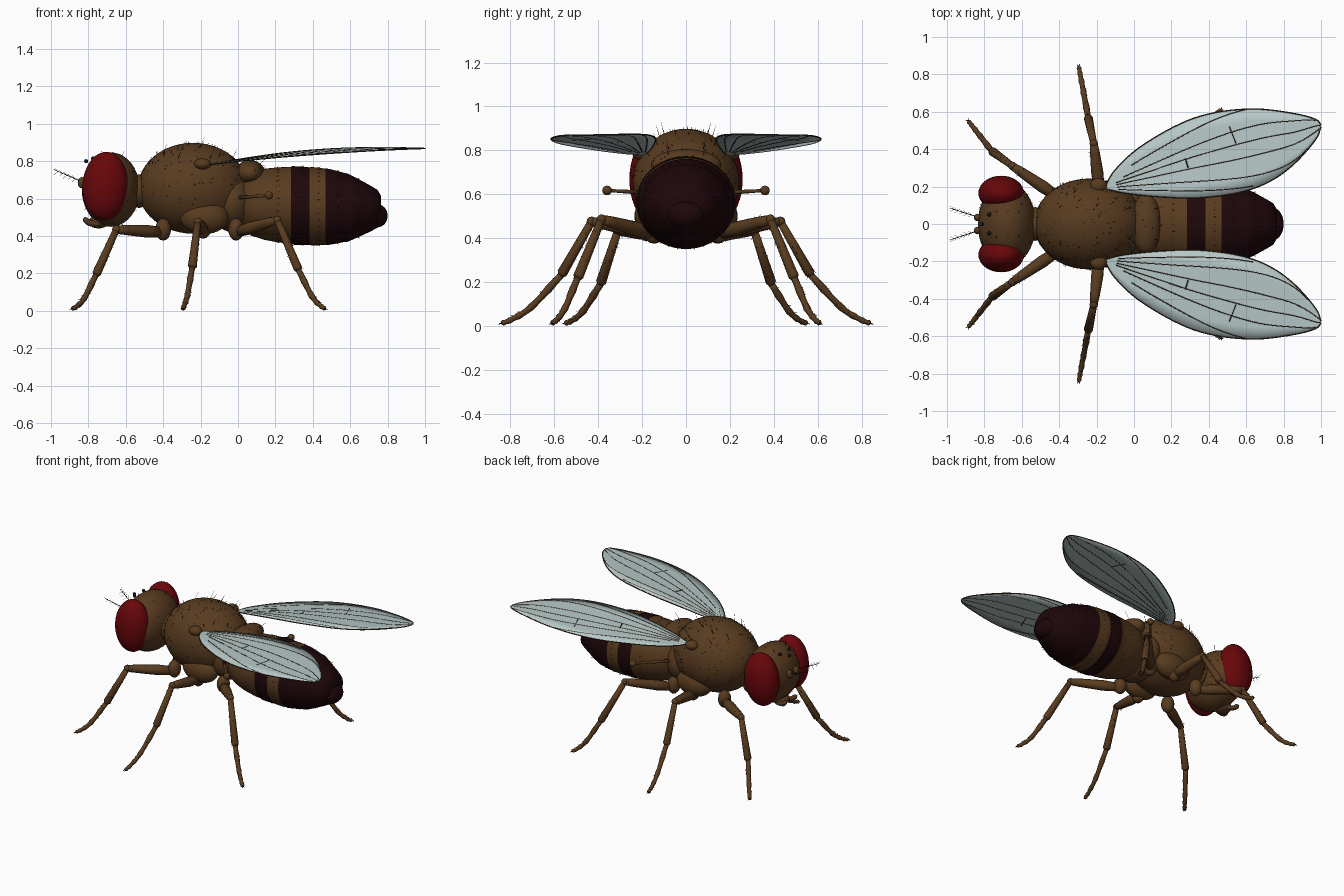
import bpy, bmesh, math, random
from mathutils import Vector, Matrix

if "Cube" in bpy.data.objects:
    bpy.data.objects.remove(bpy.data.objects["Cube"])

random.seed(4)


def material(name, rgb):
    m = bpy.data.materials.new(name)
    m.diffuse_color = (*rgb, 1)
    m.use_nodes = True
    m.node_tree.nodes["Principled BSDF"].inputs["Base Color"].default_value = m.diffuse_color
    return m


BROWN = material("body brown", (0.098, 0.044, 0.014))
DARK = material("dark maroon", (0.013, 0.002, 0.003))
RED = material("eye red", (0.14, 0.002, 0.003))
WING = material("wing grey", (0.47, 0.57, 0.57))
VEIN = material("vein brown", (0.05, 0.028, 0.014))
BLACK = material("bristle black", (0.01, 0.007, 0.007))


def finish(bm, name, *mats):
    bmesh.ops.recalc_face_normals(bm, faces=bm.faces)
    me = bpy.data.meshes.new(name)
    bm.to_mesh(me)
    bm.free()
    for m in mats:
        me.materials.append(m)
    me.polygons.foreach_set("use_smooth", [True] * len(me.polygons))
    ob = bpy.data.objects.new(name, me)
    bpy.context.collection.objects.link(ob)
    return ob


def add_ball(bm, c, r, seg=32, tilt=0):
    mat = Matrix.Translation(c) @ Matrix.Rotation(tilt, 4, 'Y') @ Matrix.Diagonal((*r, 1))
    bmesh.ops.create_uvsphere(bm, u_segments=seg, v_segments=seg // 2, radius=1, matrix=mat)


def ball(name, c, r, mat, seg=32, tilt=0):
    bm = bmesh.new()
    add_ball(bm, c, r, seg, tilt)
    return finish(bm, name, mat)


def add_tube(bm, pts, radii, sides=10):
    pts = [Vector(p) for p in pts]
    n = len(pts)
    rings, prev, side = [], None, None
    for i, p in enumerate(pts):
        t = (pts[min(i + 1, n - 1)] - pts[max(i - 1, 0)]).normalized()
        side = t.orthogonal().normalized() if prev is None else prev.rotation_difference(t) @ side
        prev, up = t, t.cross(side)
        rings.append([bm.verts.new(p + radii[i] * (math.cos(a) * side + math.sin(a) * up))
                      for a in (2 * math.pi * k / sides for k in range(sides))])
    for a, b in zip(rings, rings[1:]):
        for k in range(sides):
            j = (k + 1) % sides
            bm.faces.new((a[k], a[j], b[j], b[k]))
    bm.faces.new(rings[0])
    bm.faces.new(rings[-1])


def curve(pts, steps):
    """Smooth curve through the points."""
    p = [Vector(q) for q in pts]
    p = [2 * p[0] - p[1]] + p + [2 * p[-1] - p[-2]]
    out = []
    for i in range(1, len(p) - 2):
        a, b, c, d = p[i - 1:i + 3]
        for s in range(steps):
            t = s / steps
            out.append(0.5 * (2 * b + (c - a) * t + (2 * a - 5 * b + 4 * c - d) * t * t
                              + (3 * b - a - 3 * c + d) * t ** 3))
    return out + [p[-2]]


def bristle(bm, p, d, length, r=0.0018):
    p, d = Vector(p), Vector(d).normalized()
    add_tube(bm, [p - d * 0.004, p + d * length], [r, r * 0.25], 3)


def hairs(bm, c, r, count, length, zmin=-0.5):
    """Short bristles scattered over an ellipsoid, leaning backwards."""
    while count:
        u = Vector([random.gauss(0, 1) for _ in range(3)]).normalized()
        if u.z < zmin:
            continue
        p = Vector(c) + Vector([a * b for a, b in zip(u, r)])
        bristle(bm, p, u + Vector((0.6, 0, 0.1)), length * random.uniform(0.6, 1.2))
        count -= 1


# Thorax and head
TH, THR = (-0.24, 0, 0.655), (0.295, 0.243, 0.243)
HD, HDR = (-0.68, 0, 0.648), (0.155, 0.225, 0.199)
ball("thorax", TH, THR, BROWN, 48)
ball("scutellum", (0.065, 0, 0.735), (0.08, 0.16, 0.07), BROWN)
ball("rear_thorax", (-0.03, 0, 0.58), (0.12, 0.19, 0.16), BROWN)
ball("head", HD, HDR, BROWN, 40)
ball("neck", (-0.53, 0, 0.64), (0.06, 0.09, 0.09), BROWN)

# Abdomen: lathe along x with dark bands
prof = [(-0.01, .08), (0.02, .14), (.07, .17), (.14, .19), (.21, .2), (.283, .206), (.29, .21), (.34, .21),
        (.382, .207), (.39, .209), (.43, .208), (.468, .203), (.476, .205), (.53, .194), (.575, .183),
        (.583, .184), (.64, .157), (.70, .127), (.745, .102), (.765, .07)]
bm = bmesh.new()
rings = []
for x, r in prof:
    zc = 0.575 - 0.04 * max(x, 0)
    rings.append([bm.verts.new((x, 1.08 * r * math.cos(a), zc + r * math.sin(a)))
                  for a in (2 * math.pi * k / 48 for k in range(48))])
for a, b in zip(rings, rings[1:]):
    for k in range(48):
        bm.faces.new((a[k], a[(k + 1) % 48], b[(k + 1) % 48], b[k]))
bm.faces.new(rings[0])
bm.faces.new(rings[-1])
for f in bm.faces:
    x = f.calc_center_median().x
    f.material_index = int(0.284 < x < 0.386 or x > 0.47)
finish(bm, "abdomen", BROWN, DARK)
ball("abdomen_tip", (0.745, 0, 0.508), (0.055, 0.085, 0.062), DARK)

# Rings of small pale bristles on the abdomen
bm = bmesh.new()
for x, r in prof[4:-2:3]:
    for k in range(36):
        a = 2 * math.pi * k / 36
        bristle(bm, (x, 1.08 * r * math.cos(a), 0.575 - 0.04 * x + r * math.sin(a)),
                (1, 0.4 * math.cos(a), 0.4 * math.sin(a)), 0.012)
finish(bm, "abdomen_bristles", BROWN)

# Head details in the middle
ball("proboscis", (-0.745, 0, 0.475), (0.055, 0.06, 0.035), BROWN, 20)
bm = bmesh.new()
for c in [(-0.812, 0, 0.80), (-0.775, 0.05, 0.815), (-0.775, -0.05, 0.815)]:
    add_ball(bm, c, (0.011,) * 3, 12)
finish(bm, "ocelli", BLACK)

# Bristles on the body
bm = bmesh.new()
hairs(bm, TH, THR, 200, 0.013, -0.4)
hairs(bm, HD, HDR, 40, 0.013, -0.6)
hairs(bm, (0.065, 0, 0.735), (0.08, 0.16, 0.07), 15, 0.014, 0)
for s in (1, -1):
    for x, y in [(-.4, .09), (-.3, .12), (-.2, .1), (-.1, .13), (-.15, .17), (-.03, .08), (-.32, .17)]:
        z = TH[2] + THR[2] * math.sqrt(1 - ((x - TH[0]) / THR[0]) ** 2 - (y / THR[1]) ** 2)
        bristle(bm, (x, s * y, z), (0.3, s * y * 2, 0.8), 0.06)
    for x in (-0.74, -0.68, -0.62):
        bristle(bm, (x, s * 0.06, 0.82), (0.2, s * 0.3, 0.7), 0.04)
    bristle(bm, (0.11, s * 0.08, 0.78), (0.7, s * 0.2, 0.6), 0.06)
finish(bm, "body_bristles", BLACK)

# Hip, knee, ankle, foot of each leg (y for the left side)
LEGS = {
    "front": ((-0.40, .14, .42), (-.65, .31, .435), (-.76, .39, .19), (-.885, .55, .012)),
    "middle": ((-0.185, .18, .43), (-.215, .43, .475), (-.245, .57, .23), (-.295, .84, .012)),
    "hind": ((-0.01, .15, .42), (.21, .385, .485), (.325, .495, .215), (.465, .61, .012)),
}
# Wing edges and height along x
OUTER = [(-.155, .2), (-.10, .29), (.03, .41), (.245, .535), (.43, .595), (.65, .615), (.86, .59), (.97, .56), (1, .53)]
INNER = [(-.155, .19), (-.05, .165), (.14, .145), (.35, .14), (.57, .17), (.73, .23), (.86, .325), (.97, .45), (1, .52)]
outer = curve([(*p, 0) for p in OUTER], 5)
inner = curve([(*p, 0) for p in INNER], 5)


def wing_height(x, v):
    t = min(max((x + 0.155) / 1.155, 0), 1)
    return 0.868 - 0.088 * (1 - t) ** 2.2 + 0.024 * (v - 0.5) * math.sin(math.pi * t)


def wing_point(i, v, s):
    p = outer[i].lerp(inner[i], v)
    return (p.x, s * p.y, wing_height(p.x, v))


for s, side in ((1, "left"), (-1, "right")):
    ball(side + "_eye", (-0.71, s * 0.165, 0.667), (0.122, 0.093, 0.183), RED, 36, 0.06)
    ball(side + "_side_plate", (-0.18, s * 0.16, 0.50), (0.13, 0.075, 0.09), BROWN)
    ball(side + "_wing_base", (-0.19, s * 0.205, 0.785), (0.045, 0.04, 0.03), BROWN, 20)

    # Antenna with feathered arista
    ball(side + "_antenna", (-0.835, s * 0.035, 0.685), (0.022, 0.02, 0.03), BROWN, 16)
    bm = bmesh.new()
    a, b = Vector((-0.845, s * 0.04, 0.695)), Vector((-0.985, s * 0.085, 0.755))
    add_tube(bm, [a, b], [0.0025, 0.0015], 5)
    for k in range(1, 6):
        p = a.lerp(b, k / 6)
        bristle(bm, p, (-0.6, s * 0.5, 0.6), 0.04, 0.0015)
        bristle(bm, p, (-0.6, -s * 0.3, -0.5), 0.03, 0.0015)
    finish(bm, side + "_arista", BLACK)

    # Mouth palp
    bm = bmesh.new()
    add_tube(bm, curve([(-.74, s * .04, .465), (-.79, s * .05, .468), (-.825, s * .06, .495)], 4),
             [0.016] * 8 + [0.007], 8)
    finish(bm, side + "_palp", BROWN)

    # Haltere
    bm = bmesh.new()
    add_tube(bm, [(0.0, s * 0.16, 0.605), (0.165, s * 0.36, 0.617)], [0.011, 0.007], 8)
    add_ball(bm, (0.165, s * 0.36, 0.617), (0.022,) * 3, 16)
    finish(bm, side + "_haltere", BROWN)

    # Legs
    for name, joints in LEGS.items():
        hip, knee, ankle, foot = [Vector((p[0], s * p[1], p[2])) for p in joints]
        bm = bmesh.new()
        add_ball(bm, hip + Vector((0, 0, 0.015)), (0.042, 0.045, 0.06), 16)
        add_tube(bm, [hip, hip.lerp(knee, .35), hip.lerp(knee, .8), knee], [0.027, 0.034, 0.027, 0.021], 12)
        add_ball(bm, knee, (0.023,) * 3, 12)
        add_tube(bm, [knee, knee.lerp(ankle, .5), ankle.lerp(knee, .04), ankle], [0.018, 0.021, 0.024, 0.016], 12)
        mid = ankle.lerp(foot, 0.5) + Vector((0, 0, -0.035))
        low = ankle.lerp(foot, 0.83) + Vector((0, 0, -0.02))
        path = curve([ankle, mid, low, foot], 5)
        add_tube(bm, path, [0.016 - 0.006 * k / 15 + (0.003 if k % 3 == 2 else 0) for k in range(16)], 10)
        finish(bm, f"{side}_{name}_leg", BROWN)
        # Leg hairs and claws
        bm = bmesh.new()
        for p, q, r, n in ((hip, knee, .026, 12), (knee, ankle, .019, 20), (ankle, mid, .013, 12), (mid, low, .011, 10)):
            d = (q - p).normalized()
            for k in range(n):
                o = d.orthogonal().normalized()
                o.rotate(Matrix.Rotation(random.uniform(0, 6.28), 3, d))
                bristle(bm, p.lerp(q, random.uniform(0.1, 1)) + o * r, o + d, 0.011)
        out = (foot - low).normalized()
        for w in (-0.6, 0.6):
            bristle(bm, foot, out + Vector((-out.y, out.x, 0)) * w, 0.016, 0.005)
        finish(bm, f"{side}_{name}_leg_hairs", BLACK)

    # Wing membrane
    bm = bmesh.new()
    rows = [[bm.verts.new(wing_point(i, k / 6, s)) for k in range(7)] for i in range(len(outer))]
    for a, b in zip(rows, rows[1:]):
        for k in range(6):
            bm.faces.new((a[k], a[k + 1], b[k + 1], b[k]))
    ob = finish(bm, side + "_wing", WING)
    mod = ob.modifiers.new("thickness", 'SOLIDIFY')
    mod.thickness, mod.offset = 0.004, 0

    # Veins: position across the wing at start and end, then the span along it
    bm = bmesh.new()
    for v0, v1, i0, i1 in ((0, 0, 0, 40), (1, 1, 0, 40), (.22, .0, 8, 24), (.4, .06, 6, 35), (.5, .3, 4, 39),
                           (.6, .62, 4, 38), (.72, .98, 4, 33), (.85, .97, 4, 22)):
        pts = [wing_point(i, v0 + (v1 - v0) * ((i - i0) / (i1 - i0)) ** 1.5, s) for i in range(i0, i1 + 1)]
        add_tube(bm, pts, [0.0036] * len(pts), 6)
    for a, b in (((.275, .35, .5), (.29, .30, .62)), ((.51, .52, .2), (.545, .43, .4))):
        add_tube(bm, [(x, s * y, wing_height(x, v)) for x, y, v in (a, b)], [0.0036] * 2, 6)
    finish(bm, side + "_wing_veins", VEIN)
